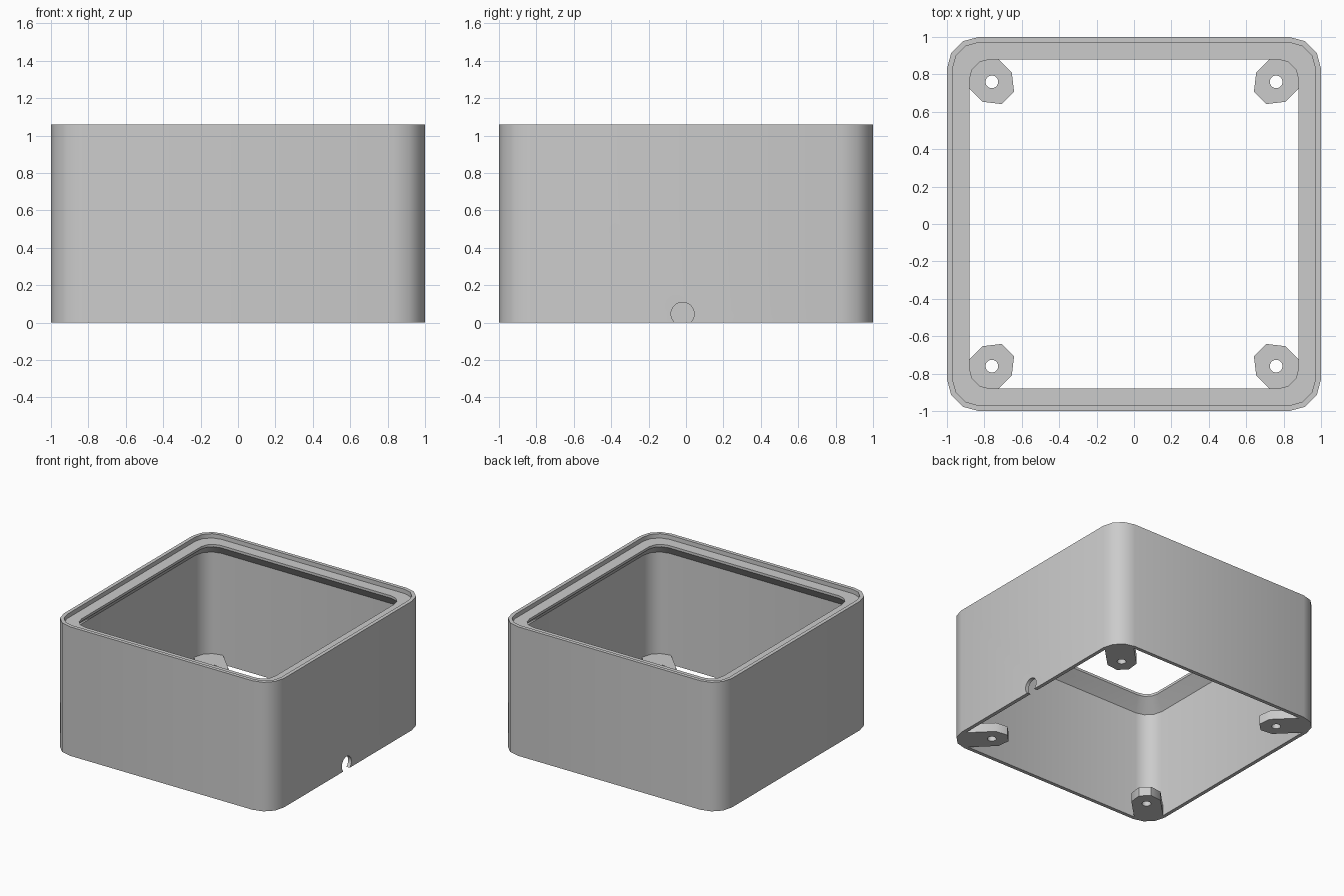
import bpy, bmesh, math
from math import cos, sin, pi
from mathutils import Matrix, Vector

cube = bpy.data.objects.get("Cube")
if cube:
    bpy.data.objects.remove(cube, do_unlink=True)

grey = bpy.data.materials.new("light_grey")
grey.use_nodes = True
grey.diffuse_color = (0.6, 0.6, 0.6, 1)
grey.node_tree.nodes["Principled BSDF"].inputs["Base Color"].default_value = (0.6, 0.6, 0.6, 1)


def make_object(name, bm):
    bmesh.ops.recalc_face_normals(bm, faces=bm.faces)
    mesh = bpy.data.meshes.new(name)
    bm.to_mesh(mesh)
    bm.free()
    mesh.materials.append(grey)
    obj = bpy.data.objects.new(name, mesh)
    bpy.context.collection.objects.link(obj)
    return obj


def select_only(obj):
    bpy.ops.object.select_all(action='DESELECT')
    obj.select_set(True)
    bpy.context.view_layer.objects.active = obj


def drill(obj, radius, depth, matrix, sides):
    """Cut a round hole through obj, then discard the cutter."""
    bm = bmesh.new()
    bmesh.ops.create_cone(bm, cap_ends=True, segments=sides, radius1=radius,
                          radius2=radius, depth=depth, matrix=matrix)
    cutter = make_object("hole_cutter", bm)
    cutter.hide_render = True
    mod = obj.modifiers.new("hole", 'BOOLEAN')
    mod.operation = 'DIFFERENCE'
    mod.solver = 'EXACT'
    mod.object = cutter
    select_only(obj)
    bpy.ops.object.modifier_apply(modifier=mod.name)
    bpy.data.objects.remove(cutter, do_unlink=True)


def smooth(obj):
    select_only(obj)
    bpy.ops.object.shade_smooth_by_angle(angle=math.radians(40))


def rounded_square(half, radius, steps=3):
    points = []
    for corner in range(4):
        mid = pi / 4 + corner * pi / 2
        centre = Vector((cos(mid), sin(mid))) * (half - radius) * math.sqrt(2)
        for i in range(steps + 1):
            a = corner * pi / 2 + i * pi / 2 / steps
            points.append(centre + Vector((cos(a), sin(a))) * radius)
    return points


# Open shell: (half width, corner radius, height) around the wall section
section = [
    (1.0, 0.17, 0.0), (1.0, 0.17, 1.06),        # outer wall
    (0.97, 0.14, 1.06), (0.97, 0.14, 1.025),    # raised rim
    (0.88, 0.107, 1.025), (0.88, 0.107, 1.005),  # inner lip
    (0.97, 0.14, 0.91), (0.97, 0.14, 0.0),      # sloped underside, inner wall
]
bm = bmesh.new()
rings = [[bm.verts.new((p.x, p.y, z)) for p in rounded_square(h, r)]
         for h, r, z in section]
for k, ring in enumerate(rings):
    nxt = rings[(k + 1) % len(rings)]
    for i in range(len(ring)):
        j = (i + 1) % len(ring)
        bm.faces.new((ring[i], ring[j], nxt[j], nxt[i]))
shell = make_object("box_shell", bm)

# Cable hole low in the left wall, open at the bottom edge
drill(shell, 0.062, 0.3,
      Matrix.Translation((1.0, -0.018, 0.047)) @ Matrix.Rotation(pi / 2, 4, 'Y'), 32)
smooth(shell)

# Screw bosses running diagonally into each corner
half_outline = [(-0.122, 0.046), (-0.041, 0.11), (0.208, 0.11), (0.248, 0.04)]
outline = half_outline + [(u, -v) for u, v in reversed(half_outline)]
names = ["back_left", "back_right", "front_right", "front_left"]
for n, name in enumerate(names):
    angle = pi / 4 + n * pi / 2
    place = Matrix.Rotation(angle, 4, 'Z') @ Matrix.Translation((0.76 * math.sqrt(2), 0, 0))
    bm = bmesh.new()
    base = bm.faces.new([bm.verts.new((u, v, 0)) for u, v in outline])
    top = bmesh.ops.extrude_face_region(bm, geom=[base])
    bmesh.ops.translate(bm, vec=(0, 0, 0.075),
                        verts=[g for g in top["geom"] if isinstance(g, bmesh.types.BMVert)])
    bmesh.ops.transform(bm, matrix=place, verts=bm.verts)
    boss = make_object(name + "_screw_boss", bm)
    drill(boss, 0.034, 0.4, place, 20)
    smooth(boss)
